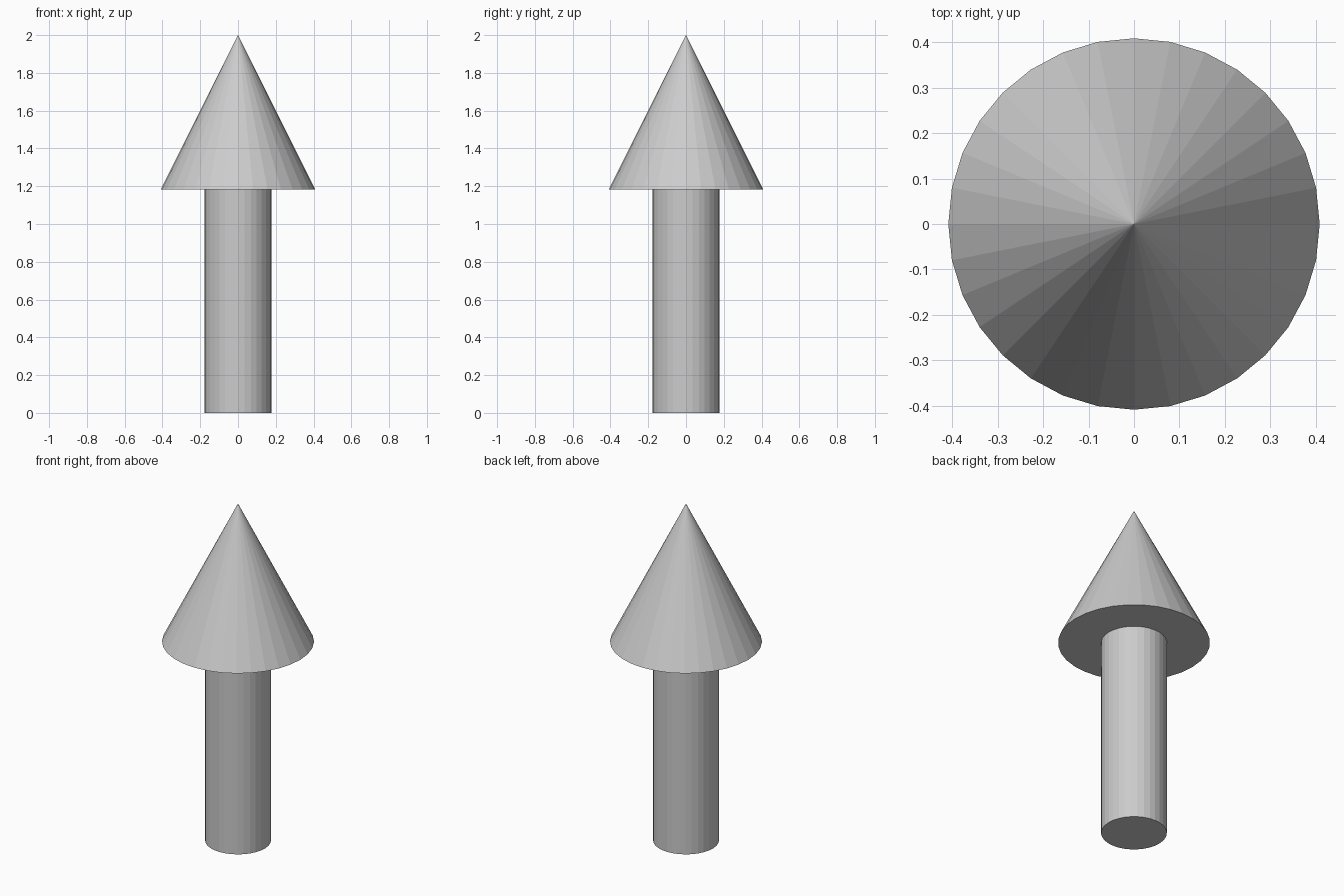
import bpy

if "Cube" in bpy.data.objects:
    bpy.data.objects.remove(bpy.data.objects["Cube"])

SIDES = 32
HEIGHT = 2.0
HEAD_BASE = 1.182      # height where the shaft meets the head
SHAFT_RADIUS = 0.177
HEAD_RADIUS = 0.409


def tapered_part(name, r_bottom, r_top, z_bottom, z_top):
    """Upright flat-shaded cone or cylinder between two heights."""
    bpy.ops.mesh.primitive_cone_add(
        vertices=SIDES, radius1=r_bottom, radius2=r_top,
        depth=z_top - z_bottom, location=(0, 0, (z_bottom + z_top) / 2))
    part = bpy.context.object
    part.name = name
    return part


# Cylindrical shaft standing on the ground
tapered_part("arrow_shaft", SHAFT_RADIUS, SHAFT_RADIUS, 0.0, HEAD_BASE)

# Conical head on top of the shaft
tapered_part("arrow_head", HEAD_RADIUS, 0.0, HEAD_BASE, HEIGHT)
